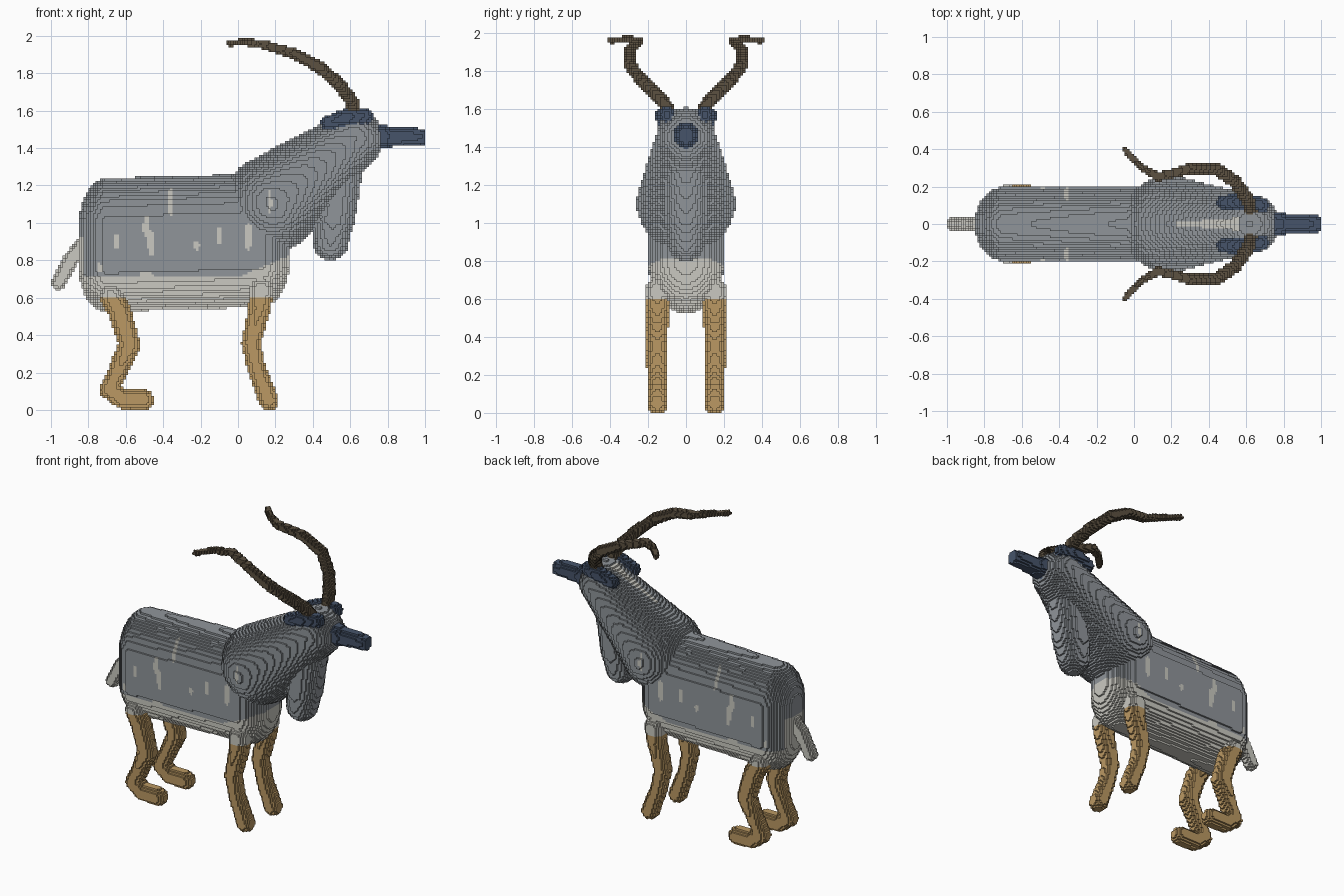
import bpy
import math
from mathutils import Vector

cube = bpy.data.objects.get("Cube")
if cube:
    bpy.data.objects.remove(cube, do_unlink=True)

V = 0.0125  # block size


def srgb(r, g, b):
    return tuple(((c / 255 + 0.055) / 1.055) ** 2.4 for c in (r, g, b)) + (1.0,)


def material(name, rgb):
    m = bpy.data.materials.new(name)
    m.use_nodes = True
    m.diffuse_color = srgb(*rgb)
    m.node_tree.nodes["Principled BSDF"].inputs["Base Color"].default_value = srgb(*rgb)
    return m


MATS = {
    "grey": material("grey coat", (144, 149, 154)),
    "pale": material("pale belly", (202, 201, 193)),
    "tan": material("tan legs", (187, 153, 99)),
    "horn": material("dark horn", (92, 81, 65)),
    "slate": material("slate face", (70, 84, 106)),
}

cells = {}   # block -> part name; the first part to claim a block keeps it
parts = {}   # part name -> colour rule


def fill(name, low, high, inside):
    """Claim every free block in a box whose centre is inside the shape."""
    lo = [math.floor(a / V) for a in low]
    hi = [math.ceil(a / V) for a in high]
    lo[2] = max(lo[2], 0)
    lo[0], hi[0] = max(lo[0], -80), min(hi[0], 80)
    for i in range(lo[0], hi[0]):
        for j in range(lo[1], hi[1]):
            for k in range(lo[2], hi[2]):
                if (i, j, k) not in cells and inside((i + .5) * V, (j + .5) * V, (k + .5) * V):
                    cells[i, j, k] = name


def limb(name, points, colour, side=1):
    """Chain of tapered round segments; each point is x, y, z, radius."""
    parts[name] = colour
    points = [(x, y * side, z, r) for x, y, z, r in points]
    for p, q in zip(points, points[1:]):
        a, d = Vector(p[:3]), Vector(q[:3]) - Vector(p[:3])
        dd = d.length_squared

        def inside(x, y, z):
            w = Vector((x, y, z)) - a
            t = min(1, max(0, w.dot(d) / dd))
            return (w - d * t).length <= p[3] + (q[3] - p[3]) * t

        fill(name,
             [min(p[n] - p[3], q[n] - q[3]) for n in range(3)],
             [max(p[n] + p[3], q[n] + q[3]) for n in range(3)], inside)


def plain(colour):
    return lambda x, y, z: colour


# Pale streaks on the flanks: x, z, half width, half height
STREAKS = [(-.36, 1.11, .015, .08), (-.49, .98, .018, .06), (-.465, .89, .018, .07),
           (-.65, .90, .012, .05), (-.22, .88, .014, .025), (-.10, .93, .010, .05),
           (.055, .93, .020, .075), (-.74, .76, .012, .03), (-.49, .72, .035, .02),
           (.17, 1.11, .012, .06)]


def streaked(x, y, z):
    return abs(y) > .1 and any(((x - a) / w) ** 2 + ((z - b) / h) ** 2 < 1
                               for a, b, w, h in STREAKS)


def body_colour(x, y, z):
    if z < .71 + max(0, x) * .42 or (x < -.825 and z < .93 and abs(y) < .1):
        return "pale"
    return "pale" if streaked(x, y, z) else "grey"


def neck_colour(x, y, z):
    mane = .22 < x < .56 and abs(y) < .008 + .075 * (x - .22) and z > 1.2 + .4 * (x - .2)
    return "pale" if mane or streaked(x, y, z) else "grey"


def leg_colour(x, y, z):
    return "tan" if z < .6 else "pale"


# Muzzle, with a slate patch where it meets the head
limb("muzzle", [(.72, 0, 1.46, .068), (.775, 0, 1.46, .066)], plain("slate"))
limb("muzzle", [(.76, 0, 1.46, .057), (.93, 0, 1.46, .05), (1.03, 0, 1.46, .04)], plain("slate"))

# Paired parts on both flanks
for tag, s in (("near", -1), ("far", 1)):
    limb("horn_" + tag,
         [(.625, .07, 1.56, .036), (.61, .13, 1.65, .036), (.54, .225, 1.74, .035),
          (.44, .295, 1.83, .033), (.30, .295, 1.905, .029), (.13, .25, 1.955, .024),
          (.03, .31, 1.965, .019), (-.045, .395, 1.96, .017)], plain("horn"), s)
    limb("ear_" + tag, [(.48, .115, 1.535, .038), (.58, .12, 1.565, .045),
                        (.68, .10, 1.57, .042)], plain("slate"), s)
    limb("front_leg_" + tag,
         [(.125, .15, .64, .068), (.115, .15, .54, .06), (.07, .15, .36, .052),
          (.10, .15, .22, .05), (.165, .15, .05, .054)], leg_colour, s)
    limb("hind_leg_" + tag,
         [(-.68, .15, .61, .062), (-.635, .155, .53, .062), (-.58, .16, .35, .058),
          (-.655, .15, .18, .05), (-.69, .15, .11, .052), (-.62, .15, .06, .055),
          (-.505, .15, .055, .055)], leg_colour, s)

# Tail
limb("tail", [(-.81, 0, .90, .045), (-.89, 0, .81, .042), (-.96, 0, .68, .04)], plain("pale"))

# Head, neck and shoulders swell into one ball at the chest
limb("neck", [(.19, 0, 1.11, .26), (.62, 0, 1.45, .157)], neck_colour)

# Beard hanging below the throat
limb("beard", [(.56, 0, 1.30, .11), (.51, 0, 1.02, .115), (.495, 0, .895, .095)], plain("grey"))

# Barrel of the body: a rounded slab, rising slightly towards the front
parts["body"] = body_colour


def in_body(x, y, z):
    z -= .03 * (x + .35)
    dx = max(-.70 - x, x - .125, 0) / .152
    dz = max(.785 - z, z - 1.0, 0) / .25
    return dx * dx + dz * dz + (y / .197) ** 2 <= 1


fill("body", (-.87, -.21, .5), (.3, .21, 1.3), in_body)

# The six sides of a block: direction and corner offsets
SIDES = [((1, 0, 0), ((1, 0, 0), (1, 1, 0), (1, 1, 1), (1, 0, 1))),
         ((-1, 0, 0), ((0, 0, 0), (0, 0, 1), (0, 1, 1), (0, 1, 0))),
         ((0, 1, 0), ((0, 1, 0), (0, 1, 1), (1, 1, 1), (1, 1, 0))),
         ((0, -1, 0), ((0, 0, 0), (1, 0, 0), (1, 0, 1), (0, 0, 1))),
         ((0, 0, 1), ((0, 0, 1), (1, 0, 1), (1, 1, 1), (0, 1, 1))),
         ((0, 0, -1), ((0, 0, 0), (0, 1, 0), (1, 1, 0), (1, 0, 0)))]

# One object per part, keeping only the outer block faces
for name, colour in parts.items():
    verts, faces, used, slots = {}, [], [], []
    for (i, j, k), owner in cells.items():
        if owner != name:
            continue
        shown = [c for d, c in SIDES if (i + d[0], j + d[1], k + d[2]) not in cells]
        if not shown:
            continue
        col = colour((i + .5) * V, (j + .5) * V, (k + .5) * V)
        if col not in slots:
            slots.append(col)
        for corners in shown:
            faces.append([verts.setdefault((i + a, j + b, k + c), len(verts))
                          for a, b, c in corners])
            used.append(slots.index(col))
    mesh = bpy.data.meshes.new(name)
    mesh.from_pydata([(a * V, b * V, c * V) for a, b, c in verts], [], faces)
    for col in slots:
        mesh.materials.append(MATS[col])
    mesh.polygons.foreach_set("material_index", used)
    mesh.update()
    bpy.context.collection.objects.link(bpy.data.objects.new(name, mesh))
